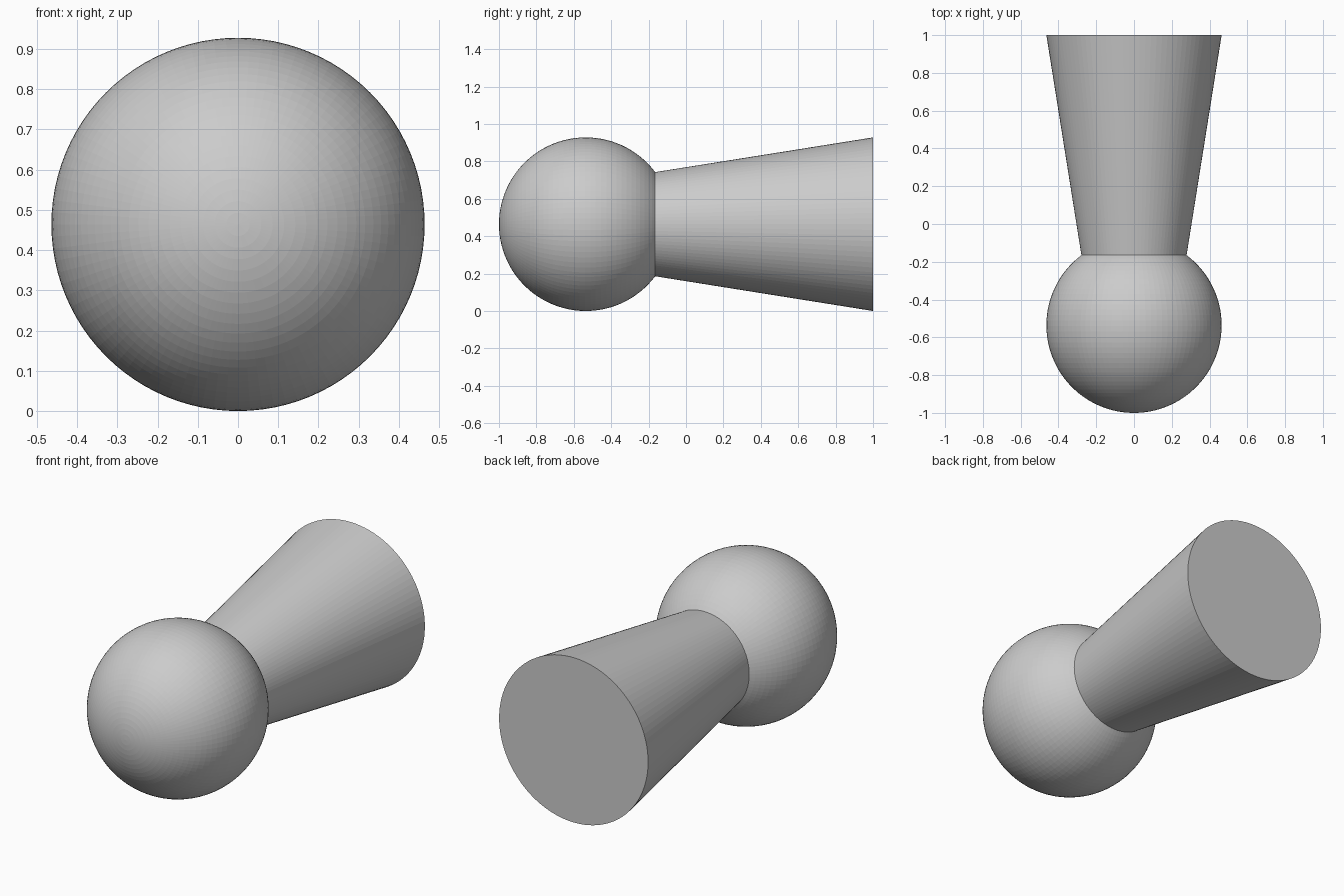
import bpy, bmesh
from math import sin, cos, pi, asin

if "Cube" in bpy.data.objects:
    bpy.data.objects.remove(bpy.data.objects["Cube"])

R = 0.464            # ball radius, also the wide end of the handle
NECK = 0.6 * R       # radius where handle meets ball
CY = R - 1.0         # ball centre along y
SEGMENTS = 96
RINGS = 40

# Half profile (radius, y): ball from front pole to neck, then flared handle to flat end
end_angle = pi - asin(NECK / R)
profile = []
for i in range(RINGS + 1):
    a = end_angle * i / RINGS
    profile.append((R * sin(a), CY - R * cos(a)))
profile.append((R, 1.0))
profile.append((0.0, 1.0))

# Lathe the profile around the y axis
bm = bmesh.new()
verts = [bm.verts.new((r, y, R)) for r, y in profile]
edges = [bm.edges.new(pair) for pair in zip(verts, verts[1:])]
bmesh.ops.spin(bm, geom=verts + edges, cent=(0, 0, R), axis=(0, 1, 0),
               angle=2 * pi, steps=SEGMENTS, use_duplicate=False)
bmesh.ops.remove_doubles(bm, verts=bm.verts, dist=1e-5)
bmesh.ops.recalc_face_normals(bm, faces=bm.faces)

mesh = bpy.data.meshes.new("ball_with_flared_handle")
bm.to_mesh(mesh)
bm.free()
obj = bpy.data.objects.new("ball_with_flared_handle", mesh)
bpy.context.collection.objects.link(obj)
